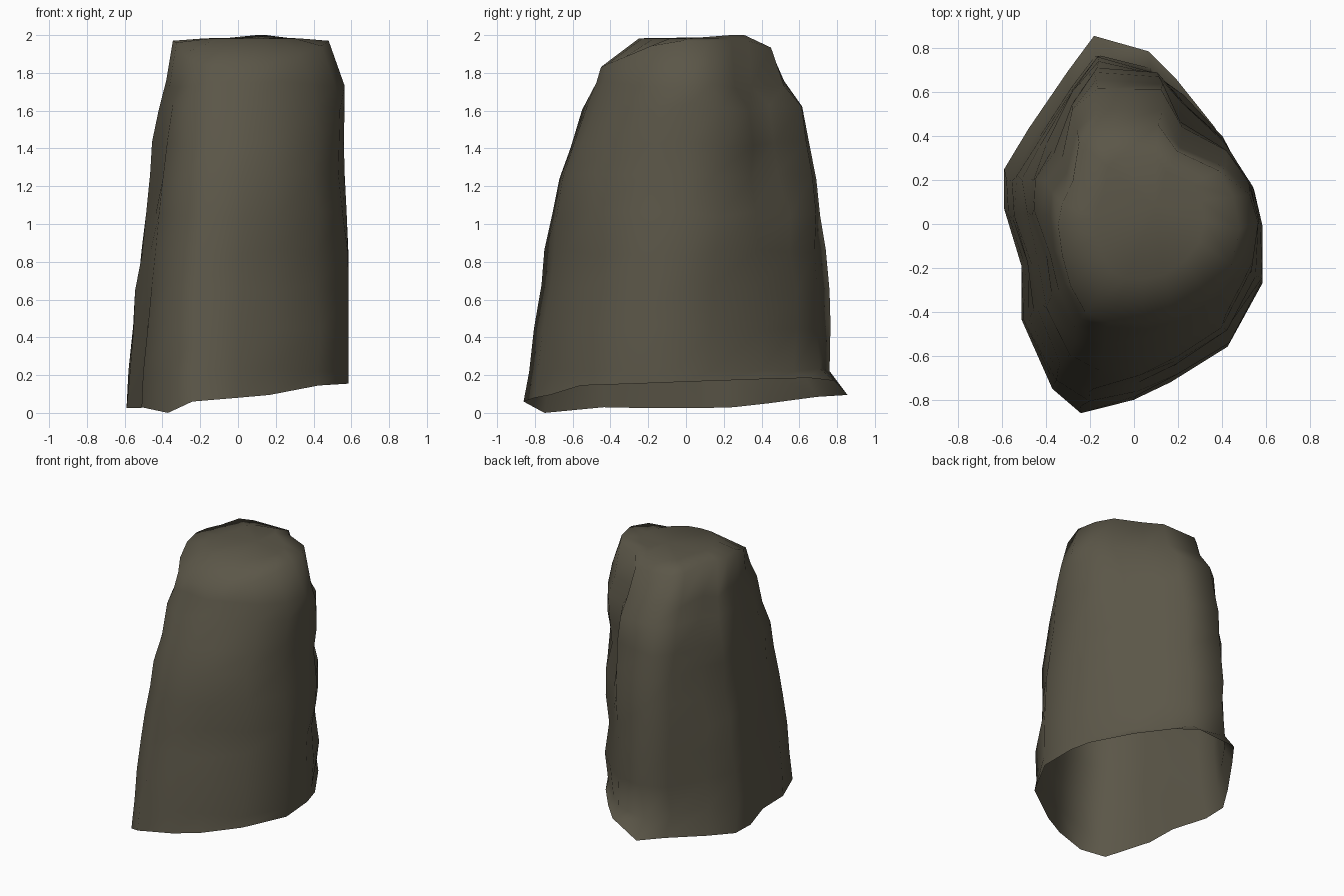
import bpy, bmesh, random
from mathutils import Vector

if "Cube" in bpy.data.objects:
    bpy.data.objects.remove(bpy.data.objects["Cube"])

random.seed(4)

# Plan outlines, counter-clockwise from the right side: foot and crown
foot = [(.58, 0), (.54, .15), (.37, .43), (.2, .64), (.07, .77), (-.18, .84),
        (-.3, .68), (-.48, .42), (-.59, .24), (-.59, .06), (-.51, -.2), (-.51, -.44),
        (-.37, -.75), (-.24, -.86), (0, -.8), (.17, -.72), (.43, -.56), (.59, -.26)]
crown = [(.52, -.02), (.49, .13), (.42, .25), (.22, .34), (.13, .46), (-.17, .45),
         (-.25, .38), (-.28, .2), (-.33, .1), (-.35, 0), (-.33, -.14), (-.29, -.28),
         (-.22, -.4), (-.1, -.45), (.05, -.45), (.2, -.42), (.36, -.32), (.48, -.18)]
# Heights of the open, slanted bottom rim
rim = [.165, .17, .18, .185, .17, .095, .085, .05, .03,
       .025, .025, .03, 0, .06, .08, .095, .145, .155]

# Levels: z, x min, x max, y min, y max
levels = [(.06, -.59, .585, -.86, .855), (.23, -.58, .585, -.83, .76),
          (.45, -.555, .585, -.805, .765), (.66, -.545, .585, -.765, .76),
          (.85, -.51, .585, -.75, .74), (1.05, -.485, .575, -.71, .71),
          (1.25, -.465, .565, -.67, .69), (1.42, -.455, .56, -.61, .655),
          (1.62, -.42, .565, -.55, .615), (1.74, -.38, .565, -.475, .52),
          (1.97, -.345, .48, -.45, .45)]


def fit(values, lo, hi):
    a, b = min(values), max(values)
    return [lo + (v - a) / (b - a) * (hi - lo) for v in values]


bm = bmesh.new()
rings = []
last = len(levels) - 1
for k, (z, x0, x1, y0, y1) in enumerate(levels):
    t = max(0, (z - .1) / 1.87) ** 1.35
    pts = [Vector(a).lerp(Vector(b), t) for a, b in zip(foot, crown)]
    if 0 < k < last:
        pts = [p + Vector((random.uniform(-.014, .014), random.uniform(-.014, .014))) for p in pts]
    if 1.2 < z < 1.9:                    # shallow groove on the back right
        pts[2] *= .94
        pts[3] *= .9
    xs = fit([p.x for p in pts], x0, x1)
    ys = fit([p.y for p in pts], y0, y1)
    ring = []
    for i, (x, y) in enumerate(zip(xs, ys)):
        h = z + random.uniform(-.02, .02)
        if k == 0:
            h = rim[i]
        elif k == last:                  # crown drops away to front and back
            h = z - max(0, -.12 - y) * .42 - max(0, y - .33) * .3
        ring.append(bm.verts.new((x, y, h)))
    rings.append(ring)

# Raised middle of the crown, highest at the back right
rings.append([bm.verts.new((.08 + (v.co.x - .08) * .6, .08 + (v.co.y - .08) * .62,
                            2 if i in (3, 4) else 1.983))
              for i, v in enumerate(rings[-1])])

n = len(foot)
for a, b in zip(rings, rings[1:]):
    for i in range(n):
        j = (i + 1) % n
        bm.faces.new((a[i], a[j], b[j], b[i]))
c = bm.verts.new((.1, .08, 1.988))
for i in range(n):
    bm.faces.new((rings[-1][i], rings[-1][(i + 1) % n], c))

mesh = bpy.data.meshes.new("rock_pillar")
bm.to_mesh(mesh)
bm.free()
rock = bpy.data.objects.new("rock_pillar", mesh)
bpy.context.collection.objects.link(rock)

stone = bpy.data.materials.new("dark olive stone")
stone.diffuse_color = (.105, .094, .065, 1)
stone.use_nodes = True
stone.node_tree.nodes["Principled BSDF"].inputs["Base Color"].default_value = stone.diffuse_color
mesh.materials.append(stone)

bpy.context.view_layer.objects.active = rock
rock.select_set(True)
bpy.ops.object.shade_smooth()
